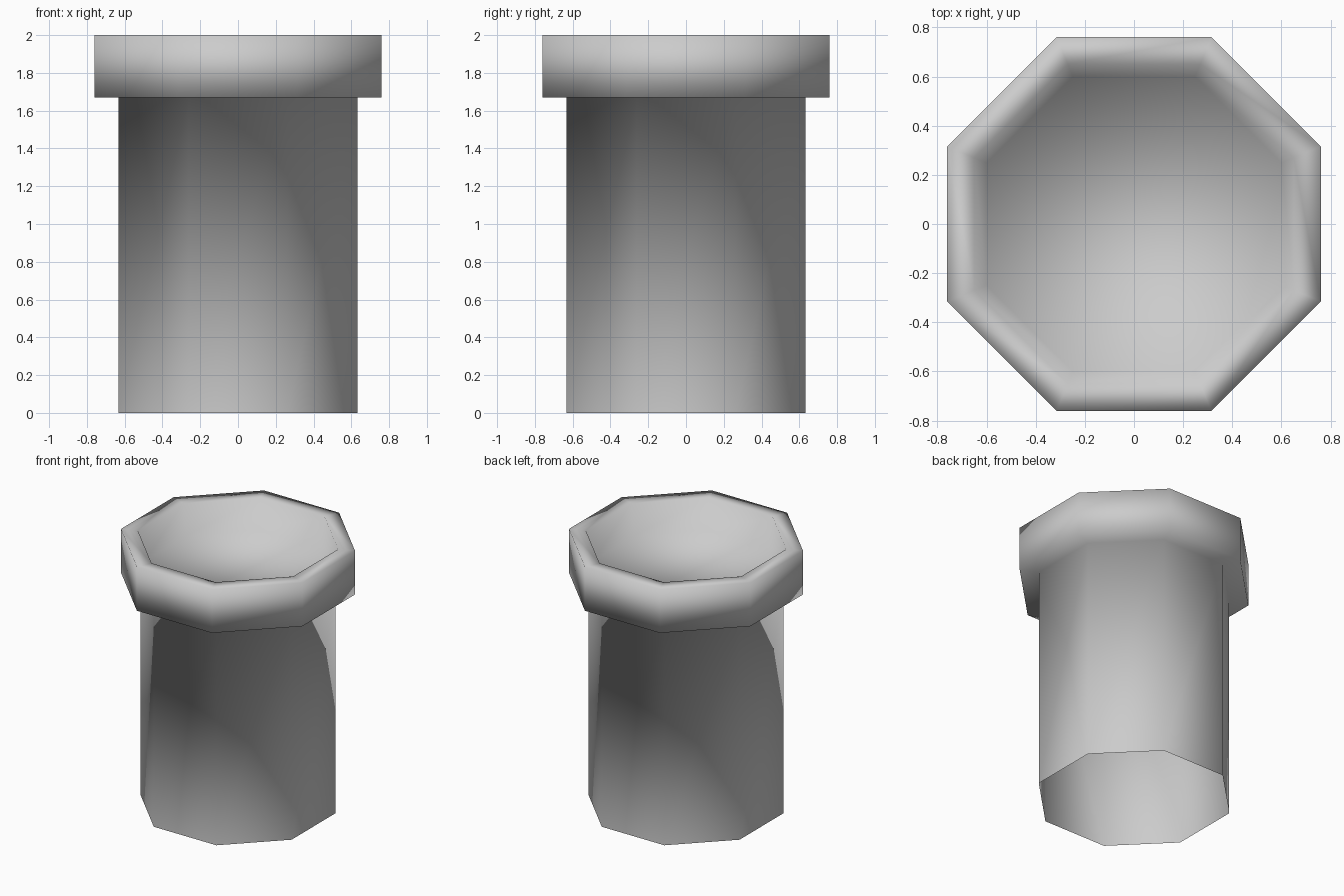
import bpy
import bmesh
import math

SIDES = 8

# Remove the default cube
cube = bpy.data.objects.get("Cube")
if cube:
    bpy.data.objects.remove(cube, do_unlink=True)


def make_material(name, colour):
    mat = bpy.data.materials.new(name)
    mat.use_nodes = True
    mat.diffuse_color = colour
    mat.node_tree.nodes["Principled BSDF"].inputs["Base Color"].default_value = colour
    return mat


def add_ring(bm, apothem, z):
    """Octagon with flat sides facing the axes."""
    radius = apothem / math.cos(math.pi / SIDES)
    angles = [(i + 0.5) * math.tau / SIDES for i in range(SIDES)]
    return [bm.verts.new((radius * math.cos(a), radius * math.sin(a), z)) for a in angles]


def bridge(bm, low, high):
    for i in range(SIDES):
        j = (i + 1) % SIDES
        bm.faces.new((low[i], low[j], high[j], high[i]))


# Profile from the open foot, up the shaft, around the rim and down into the bowl
profile = [
    (0.633, 0.0),    # foot of shaft
    (0.633, 1.67),   # top of shaft
    (0.76, 1.67),    # rim underside
    (0.76, 2.0),     # rim outer top
    (0.65, 2.0),     # rim inner top
    (0.60, 1.78),    # bowl floor
]

bm = bmesh.new()
rings = [add_ring(bm, apothem, z) for apothem, z in profile]
for low, high in zip(rings, rings[1:]):
    bridge(bm, low, high)
bm.faces.new(rings[-1])  # bowl floor
for face in bm.faces:
    face.smooth = True

mesh = bpy.data.meshes.new("octagonal_pipe")
bm.to_mesh(mesh)
bm.free()
mesh.materials.append(make_material("light_grey", (0.6, 0.6, 0.6, 1.0)))

pipe = bpy.data.objects.new("octagonal_pipe", mesh)
bpy.context.collection.objects.link(pipe)
